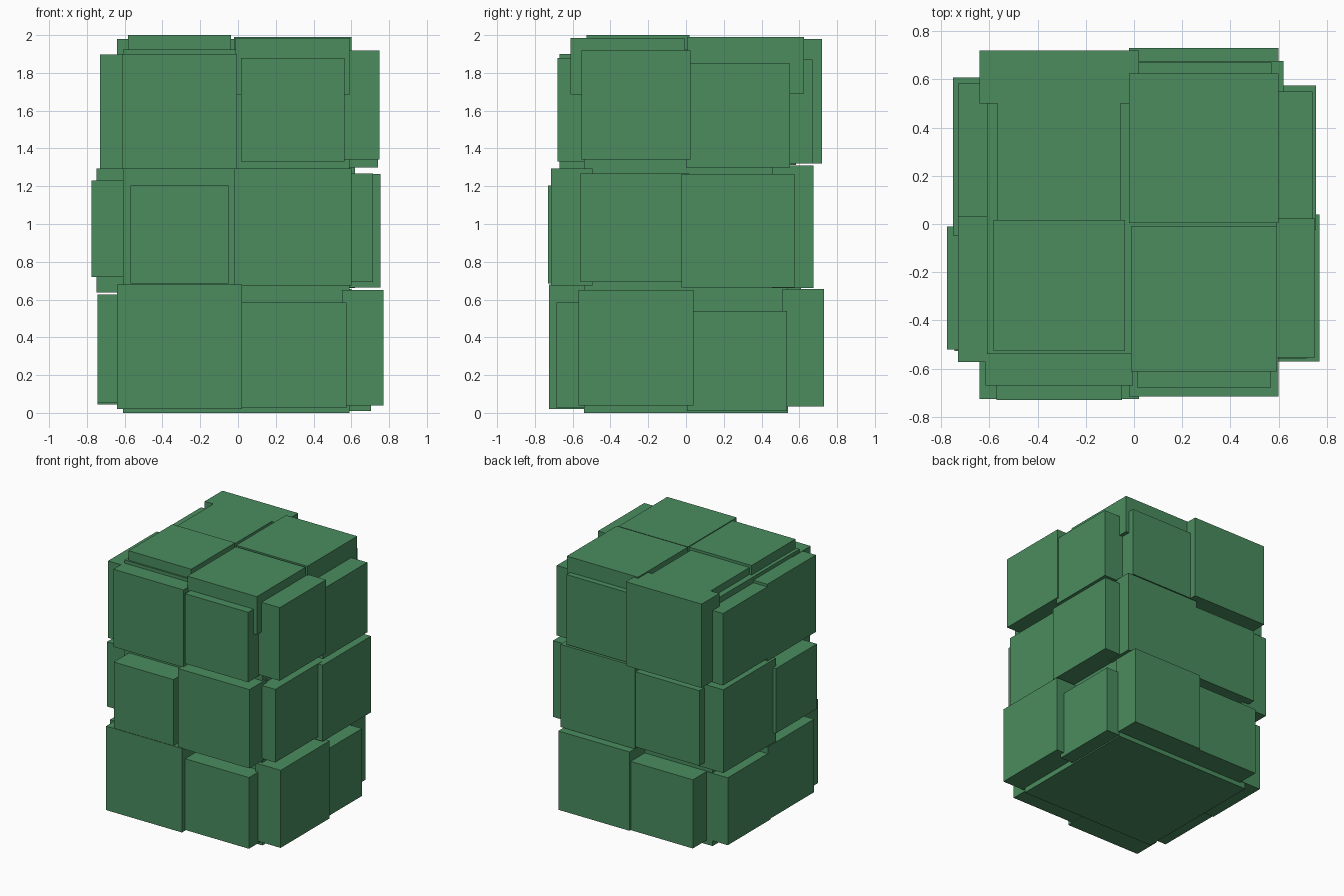
import bpy
from mathutils import Vector

# Remove the default cube
default_cube = bpy.data.objects.get("Cube")
if default_cube:
    bpy.data.objects.remove(default_cube, do_unlink=True)

# Single leaf colour
leaf_green = bpy.data.materials.new("leaf_green")
leaf_green.use_nodes = True
colour = (0.069, 0.262, 0.114, 1)
leaf_green.diffuse_color = colour
for node in leaf_green.node_tree.nodes:
    if node.type == 'BSDF_PRINCIPLED':
        node.inputs["Base Color"].default_value = colour
        node.inputs["Roughness"].default_value = 0.9

X, Y, Z = Vector((1, 0, 0)), Vector((0, 1, 0)), Vector((0, 0, 1))


def box(name, centre, size):
    """Add a flat-faced box with the given centre and full dimensions."""
    bpy.ops.mesh.primitive_cube_add(size=1)
    obj = bpy.context.object
    obj.name = obj.data.name = name
    for vert in obj.data.vertices:
        vert.co = Vector(a * b for a, b in zip(vert.co, size))
    obj.location = centre
    obj.data.materials.append(leaf_green)
    return obj


def clump(name, frame, u, v, width, reach):
    """Add a square clump whose outer face lies at reach along the normal."""
    normal, across, up, depth = frame
    centre = normal * (reach - depth / 2) + across * u + up * v
    size = [abs(n) * depth + (1 - abs(n)) * width for n in normal]
    box(name, centre, size)


# Each side: outward normal, two in-plane axes, clump thickness
front_side = (-Y, X, Z, 0.22)
back_side = (Y, X, Z, 0.22)
left_side = (X, Y, Z, 0.22)
right_side = (-X, Y, Z, 0.22)
top_side = (Z, X, Y, 0.3)

# Inner body of the hedge
box("hedge_core", (-0.01, 0, 0.9625), (1.2, 1.08, 1.925))

# Front clumps
clump("front_upper_right_clump", front_side, -.31, 1.595, .61, .67)
clump("front_upper_left_clump", front_side, .29, 1.605, .55, .68)
clump("front_middle_right_clump", front_side, -.31, .945, .52, .73)
clump("front_middle_left_clump", front_side, .29, .985, .62, .715)
clump("front_lower_right_clump", front_side, -.31, .35, .66, .725)
clump("front_lower_left_clump", front_side, .295, .305, .56, .685)

# Back clumps
clump("back_upper_left_clump", back_side, .295, 1.595, .55, .67)
clump("back_upper_right_clump", back_side, -.31, 1.65, .66, .72)
clump("back_middle_left_clump", back_side, .295, .985, .65, .675)
clump("back_middle_right_clump", back_side, -.29, .97, .59, .67)
clump("back_lower_left_clump", back_side, .29, .345, .62, .73)
clump("back_lower_right_clump", back_side, -.29, .305, .54, .715)

# Left clumps
clump("left_upper_front_clump", left_side, -.265, 1.63, .575, .75)
clump("left_upper_back_clump", left_side, .275, 1.575, .55, .74)
clump("left_middle_front_clump", left_side, -.27, .98, .575, .715)
clump("left_middle_back_clump", left_side, .275, .965, .6, .755)
clump("left_lower_front_clump", left_side, -.265, .345, .61, .77)
clump("left_lower_back_clump", left_side, .27, .275, .53, .705)

# Right clumps
clump("right_upper_front_clump", right_side, -.27, 1.595, .605, .73)
clump("right_upper_back_clump", right_side, .3, 1.595, .565, .73)
clump("right_middle_front_clump", right_side, -.265, .975, .51, .775)
clump("right_middle_back_clump", right_side, .28, .965, .655, .75)
clump("right_lower_front_clump", right_side, -.24, .34, .575, .745)
clump("right_lower_back_clump", right_side, .28, .31, .53, .745)

# Top clumps
clump("top_front_right_clump", top_side, -.31, -.255, .545, 2)
clump("top_front_left_clump", top_side, .29, -.31, .605, 1.985)
clump("top_back_left_clump", top_side, .29, .315, .62, 1.99)
clump("top_back_right_clump", top_side, -.31, .25, .51, 1.98)
